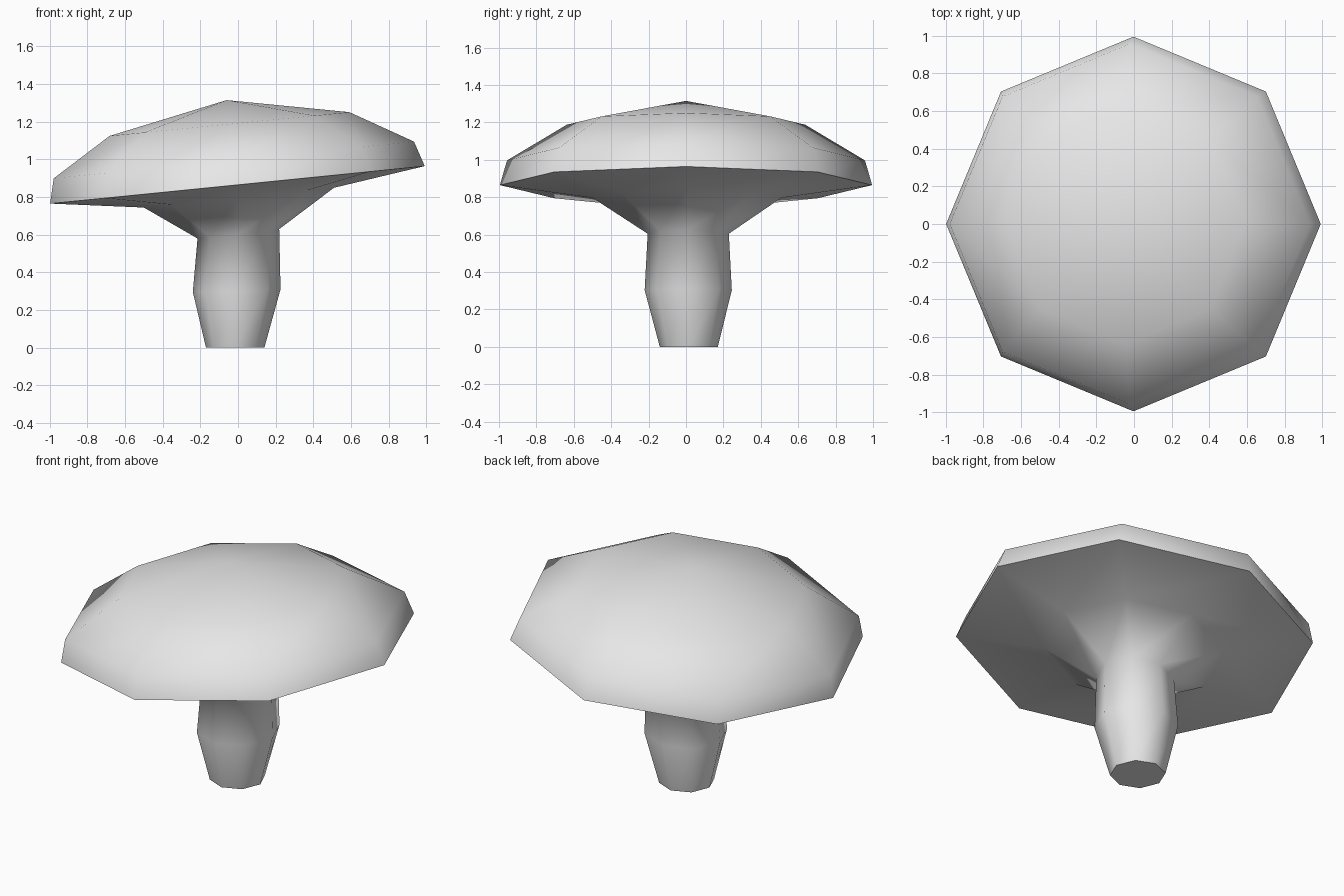
import bpy, bmesh, math
from mathutils import Vector

cube = bpy.data.objects.get("Cube")
if cube:
    bpy.data.objects.remove(cube, do_unlink=True)

SIDES = 8

# One plain grey for the whole mushroom
grey = bpy.data.materials.new("plain_grey")
grey.use_nodes = True
COLOUR = (0.8, 0.8, 0.8, 1)
grey.diffuse_color = COLOUR
grey.node_tree.nodes["Principled BSDF"].inputs["Base Color"].default_value = COLOUR


def add_ring(bm, x, y, z, radius, slope):
    """Eight-sided ring that rises towards +x by the given slope."""
    verts = []
    for i in range(SIDES):
        a = math.tau * i / SIDES
        dx, dy = radius * math.cos(a), radius * math.sin(a)
        verts.append(bm.verts.new((x + dx, y + dy, z + dx * slope)))
    return verts


def bridge(bm, low, high):
    for i in range(SIDES):
        j = (i + 1) % SIDES
        bm.faces.new((low[i], low[j], high[j], high[i]))


# Rings from the foot up to the crown: x, y, z, radius, slope
RINGS = [
    (-0.015, 0.015, 0.0, 0.155, 0.0),       # foot
    (-0.007, 0.012, 0.303, 0.233, 0.03),    # stem bulge
    (0.002, 0.012, 0.605, 0.217, 0.115),    # stem neck
    (0.005, 0.005, 0.797, 0.505, 0.104),    # flare under the cap
    (-0.003, 0.0, 0.865, 0.995, 0.1),       # cap rim
    (-0.022, 0.0, 0.997, 0.957, 0.102),     # cap edge
    (-0.045, 0.0, 1.188, 0.637, 0.099),     # cap shoulder
]

bm = bmesh.new()
rings = [add_ring(bm, *r) for r in RINGS]
for low, high in zip(rings, rings[1:]):
    bridge(bm, low, high)
bm.faces.new(reversed(rings[0]))

# Crown fan
apex = bm.verts.new(Vector((-0.06, 0, 1.315)))
for i in range(SIDES):
    bm.faces.new((rings[-1][i], rings[-1][(i + 1) % SIDES], apex))

mesh = bpy.data.meshes.new("mushroom")
bm.normal_update()
bm.to_mesh(mesh)
bm.free()
mesh.materials.append(grey)
mushroom = bpy.data.objects.new("mushroom", mesh)
bpy.context.collection.objects.link(mushroom)

# Smooth surface with a crisp rim and foot
bpy.ops.object.select_all(action='DESELECT')
mushroom.select_set(True)
bpy.context.view_layer.objects.active = mushroom
bpy.ops.object.shade_smooth_by_angle(angle=math.radians(65))
